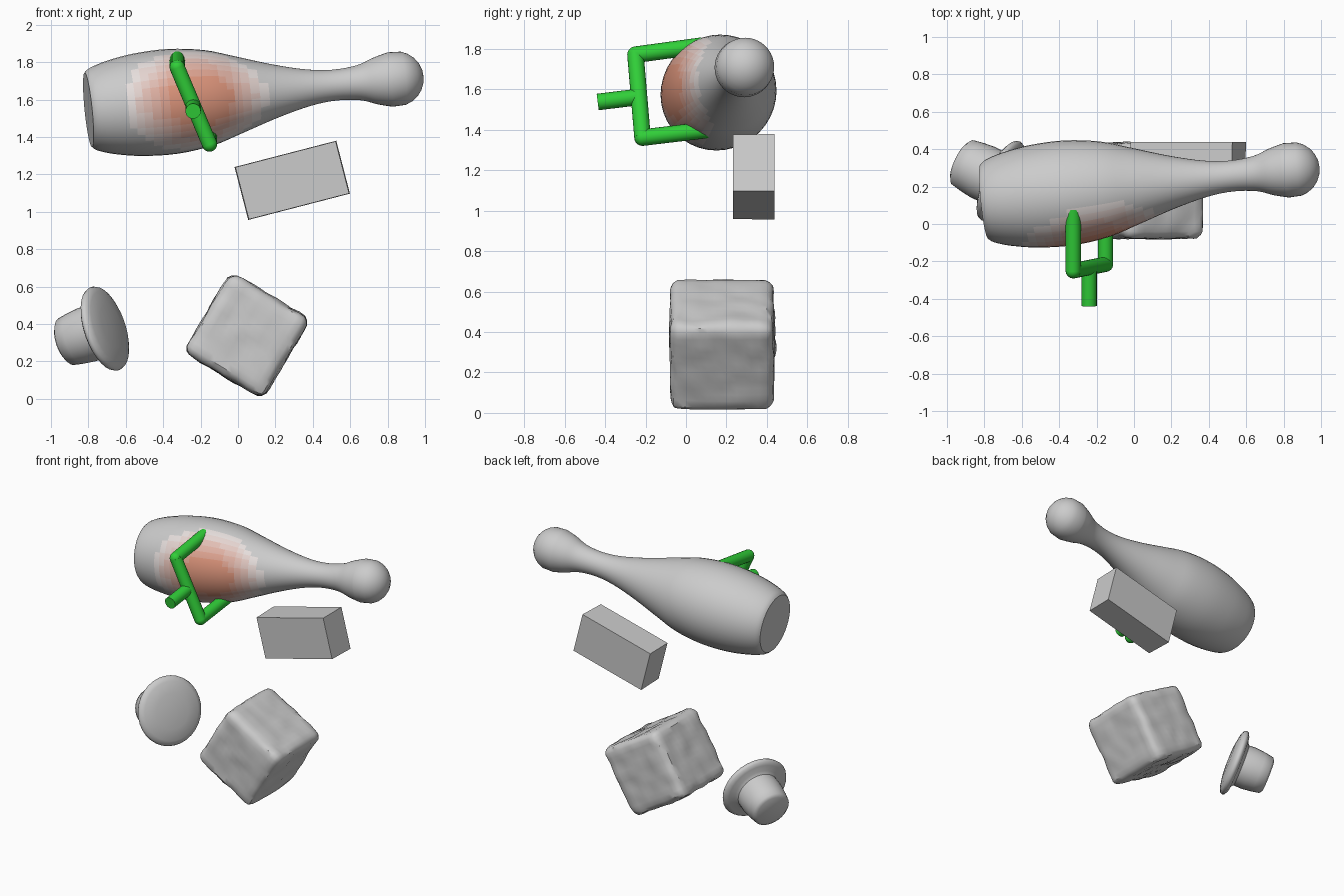
import bpy, bmesh, math
from mathutils import Vector, Matrix, noise

if "Cube" in bpy.data.objects:
    bpy.data.objects.remove(bpy.data.objects["Cube"])


def finish(bm, name, matrix=None, angle=30, mat=None):
    """Turn a bmesh into a shaded, named object."""
    if matrix is not None:
        bm.transform(matrix)
    bmesh.ops.recalc_face_normals(bm, faces=bm.faces)
    me = bpy.data.meshes.new(name)
    bm.to_mesh(me)
    bm.free()
    ob = bpy.data.objects.new(name, me)
    bpy.context.collection.objects.link(ob)
    if mat:
        me.materials.append(mat)
    bpy.ops.object.select_all(action='DESELECT')
    ob.select_set(True)
    bpy.context.view_layer.objects.active = ob
    bpy.ops.object.shade_smooth_by_angle(angle=math.radians(angle))
    return ob


def material(name, rgb):
    m = bpy.data.materials.new(name)
    m.diffuse_color = (*rgb, 1)
    m.use_nodes = True
    m.node_tree.nodes["Principled BSDF"].inputs["Base Color"].default_value = m.diffuse_color
    return m


def smooth_profile(pts, steps):
    """Catmull-Rom through (radius, height) points."""
    p = [Vector(q) for q in pts]
    p = [p[0]] + p + [p[-1]]
    out = []
    for i in range(1, len(p) - 2):
        a, b, c, d = p[i - 1:i + 3]
        for k in range(steps):
            t = k / steps
            out.append(0.5 * (2 * b + (c - a) * t + (2 * a - 5 * b + 4 * c - d) * t * t
                              + (3 * b - a - 3 * c + d) * t ** 3))
    return out + [p[-1]]


def lathe(profile, sides):
    """Spin a profile whose ends lie on the z axis."""
    bm = bmesh.new()
    vs = [bm.verts.new((max(r, 0), 0, h)) for r, h in profile]
    es = [bm.edges.new(e) for e in zip(vs, vs[1:])]
    bmesh.ops.spin(bm, geom=vs + es, cent=(0, 0, 0), axis=(0, 0, 1),
                   angle=2 * math.pi, steps=sides)
    bmesh.ops.remove_doubles(bm, verts=bm.verts, dist=1e-4)
    return bm


def aim(origin, direction):
    q = Vector(direction).to_track_quat('Z', 'Y')
    return Matrix.Translation(origin) @ q.to_matrix().to_4x4()


# Bowling-pin-shaped body lying along x
base, head = Vector((-0.80, 0.12, 1.545)), Vector((0.845, 0.29, 1.71))
L = (head - base).length
body = [(0.20, 0), (0.222, 0.03), (0.25, 0.12), (0.275, 0.27), (0.281, 0.46),
        (0.256, 0.65), (0.207, 0.81), (0.143, 1.01), (0.098, 1.19), (0.083, 1.33),
        (0.094, 1.46), (0.125, 1.55), (0.146, 1.63)]
cap = [(0.148 * math.cos(a), L + 0.148 * math.sin(a))
       for a in (math.pi / 2 * k / 6 for k in range(1, 7))]
profile = [(0, 0), (0.1, 0)] + [tuple(v) for v in smooth_profile(body, 4)] + cap
pin = finish(lathe(profile, 40), "pin_body", aim(base, head - base), 40)

# Soft red patch on the front of the pin, in graded tints
grey, red = Vector((0.8, 0.8, 0.8)), Vector((0.72, 0.30, 0.20))
levels = 7
for k in range(levels + 1):
    pin.data.materials.append(material(f"pin_tint_{k}", grey.lerp(red, k / levels)))
spot = Vector((-0.20, -0.10, 1.60))
for f in pin.data.polygons:
    d = f.center - spot
    dist = math.sqrt((d.x / 0.42) ** 2 + (d.y / 0.36) ** 2 + (d.z / 0.33) ** 2)
    w = min(1, max(0, (1.0 - dist) * 1.7))
    f.material_index = round(w * levels)

# Green forked handle made of round rods
green = material("green", (0.03, 0.62, 0.04))
R = 0.041
top, mid, low = Vector((-0.325, -0.25, 1.772)), Vector((-0.24, -0.235, 1.563)), Vector((-0.152, -0.215, 1.362))


def rod(name, a, b):
    a, b = Vector(a), Vector(b)
    bm = bmesh.new()
    bmesh.ops.create_cone(bm, cap_ends=True, segments=20, radius1=R, radius2=R,
                          depth=(b - a).length)
    return finish(bm, name, aim((a + b) / 2, b - a), 40, green)


rod("handle_upper_rod", top, (-0.325, 0.08, 1.817))
rod("handle_lower_rod", low, (-0.152, 0.12, 1.402))
rod("handle_crossbar", top, low)
rod("handle_stub", mid, (-0.24, -0.437, 1.538))
for name, p in (("handle_upper_elbow", top), ("handle_lower_elbow", low)):
    bm = bmesh.new()
    bmesh.ops.create_uvsphere(bm, u_segments=16, v_segments=10, radius=R)
    finish(bm, name, Matrix.Translation(p), 40, green)

# Plain tilted block with a slightly narrowed front
bm = bmesh.new()
bmesh.ops.create_cube(bm, size=1, matrix=Matrix.Diagonal((0.562, 0.205, 0.292, 1)))
for v in bm.verts:
    if v.co.y < 0:
        v.co.x *= 0.985
        v.co.z *= 0.985
finish(bm, "tilted_block", Matrix.Translation((0.29, 0.335, 1.168))
       @ Matrix.Rotation(math.radians(-14.5), 4, 'Y'))

# Lumpy cube with rounded edges
bm = bmesh.new()
half = Vector((0.247, 0.256, 0.247))
bmesh.ops.create_cube(bm, size=2)
bmesh.ops.subdivide_edges(bm, edges=bm.edges[:], cuts=13, use_grid_fill=True)
rad = 0.05
for v in bm.verts:
    p = Vector(v.co[i] * half[i] for i in range(3))
    core = Vector(max(-half[i] + rad, min(half[i] - rad, p[i])) for i in range(3))
    n = (p - core).normalized()
    v.co = core + n * (rad + 0.011 * noise.noise(p * 11))
finish(bm, "lumpy_cube", Matrix.Translation((0.047, 0.178, 0.338))
       @ Matrix.Rotation(math.radians(31), 4, 'Y'), 35)

# Mushroom-shaped knob: stem and domed disc
knob = [(0, -0.25), (0.11, -0.25), (0.132, -0.235), (0.142, -0.18), (0.15, -0.11),
        (0.148, -0.05), (0.165, -0.035), (0.205, -0.028), (0.228, -0.015), (0.235, 0),
        (0.228, 0.016), (0.20, 0.03), (0.12, 0.044), (0, 0.05)]
finish(lathe(knob, 32), "mushroom_knob", aim((-0.712, 0.23, 0.375), (0.86, -0.42, 0.29)), 50)
